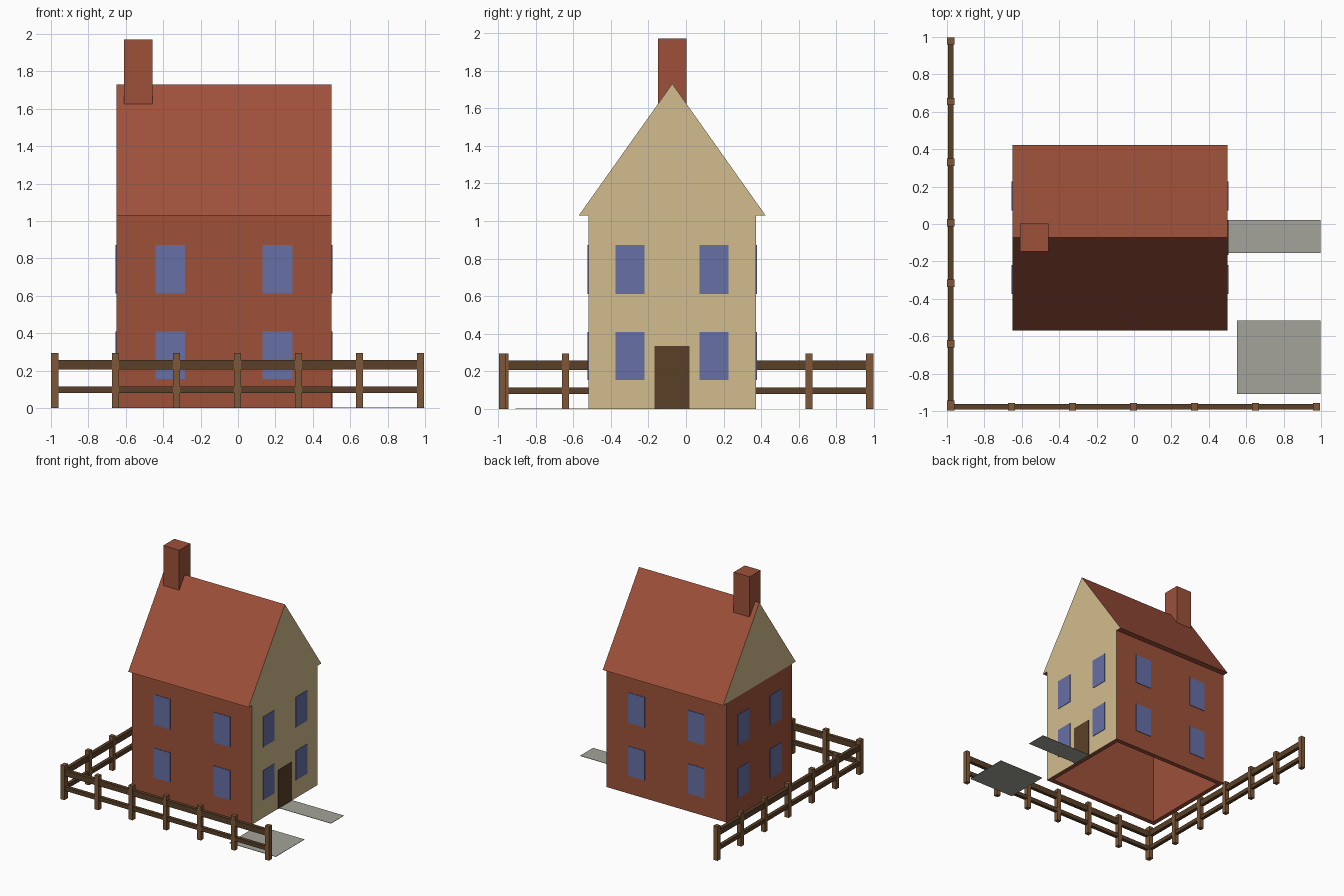
import bpy, bmesh

if "Cube" in bpy.data.objects:
    bpy.data.objects.remove(bpy.data.objects["Cube"])


def material(name, rgb):
    """Flat material from 0-255 sRGB values."""
    def lin(c):
        c /= 255
        return c / 12.92 if c <= 0.04045 else ((c + 0.055) / 1.055) ** 2.4
    m = bpy.data.materials.new(name)
    m.diffuse_color = (*[lin(c) for c in rgb], 1)
    m.use_nodes = True
    m.node_tree.nodes["Principled BSDF"].inputs["Base Color"].default_value = m.diffuse_color
    return m


BRICK = material("brick red", (158, 81, 58))
CREAM = material("cream plaster", (210, 188, 142))
GLASS = material("window blue", (103, 112, 166))
RAIL = material("dark wood", (90, 64, 40))
POST = material("light wood", (127, 89, 57))
STONE = material("path grey", (163, 163, 155))


def finish(name, bm, *mats, rule=None):
    bmesh.ops.recalc_face_normals(bm, faces=bm.faces)
    bm.normal_update()
    if rule:
        for f in bm.faces:
            f.material_index = int(rule(f.normal))
    me = bpy.data.meshes.new(name)
    bm.to_mesh(me)
    bm.free()
    for m in mats:
        me.materials.append(m)
    ob = bpy.data.objects.new(name, me)
    bpy.context.collection.objects.link(ob)
    return ob


def box(name, x, y, z, *mats, rule=None):
    """Box from (min, max) ranges on each axis."""
    bm = bmesh.new()
    bmesh.ops.create_cube(bm, size=1)
    for v in bm.verts:
        v.co = [r[0] if c < 0 else r[1] for c, r in zip(v.co, (x, y, z))]
    return finish(name, bm, *mats, rule=rule)


# House shell, open underneath
X0, X1, Y0, Y1, H, T = -0.65, 0.50, -0.52, 0.373, 1.03, 0.04
box("front_wall", (X0, X1 - T), (Y0, Y0 + T), (0, H), BRICK)
box("back_wall", (X0, X1 - T), (Y1 - T, Y1), (0, H), BRICK)
box("left_wall", (X0, X0 + T), (Y0 + T, Y1 - T), (0, H), BRICK)
box("right_wall", (X1 - T, X1), (Y0, Y1), (0, H), BRICK, CREAM,
    rule=lambda n: n.x > 0.9 or abs(n.y) > 2)

# Gabled roof: triangular profile extruded along x, plaster on the ends
bm = bmesh.new()
tri = bm.faces.new([bm.verts.new((X0, y, z)) for y, z in
                    ((-0.57, H), (0.423, H), (-0.073, 1.73))])
ext = bmesh.ops.extrude_face_region(bm, geom=[tri], use_keep_orig=True)
for g in ext["geom"]:
    if isinstance(g, bmesh.types.BMVert):
        g.co.x = X1
finish("roof", bm, BRICK, CREAM, rule=lambda n: abs(n.x) > 0.9)

# Chimney
box("chimney", (-0.61, -0.458), (-0.148, 0.003), (1.55, 1.97), BRICK)

# Windows: two rows of two on every wall
P = 0.004
for z in ((0.155, 0.41), (0.612, 0.873)):
    for x in ((-0.44, -0.283), (0.132, 0.292)):
        box("front_window", x, (Y0 - P, Y0 + P), z, GLASS)
        box("back_window", x, (Y1 - P, Y1 + P), z, GLASS)
    for y in ((-0.375, -0.22), (0.072, 0.226)):
        box("left_window", (X0 - P, X0 + P), y, z, GLASS)
        box("right_window", (X1 - P, X1 + P), y, z, GLASS)

# Door
box("door", (X1 - P, X1 + P), (-0.167, 0.018), (0, 0.335), RAIL)

# Ground slabs
box("door_path", (X1, 0.997), (-0.155, 0.022), (0, 0.003), STONE)
box("yard_slab", (0.552, 0.997), (-0.908, -0.517), (0, 0.003), STONE)

# Fence along the front and the left side
F, W, R = -0.977, 0.019, 0.015
LX, LY = -0.98, -0.964
for i in range(7):
    x = LX + i * 0.3258
    y = LY + i * 0.3236
    box("front_post", (x - W, x + W), (F - W, F + W), (0, 0.295), POST)
    box("left_post", (LX - W, LX + W), (y - W, y + W), (0, 0.295), POST)
for z in ((0.08, 0.114), (0.207, 0.257)):
    box("front_rail", (LX, 0.975), (F - R, F + R), z, RAIL)
    box("left_rail", (LX - R, LX + R), (LY, 0.978), z, RAIL)
